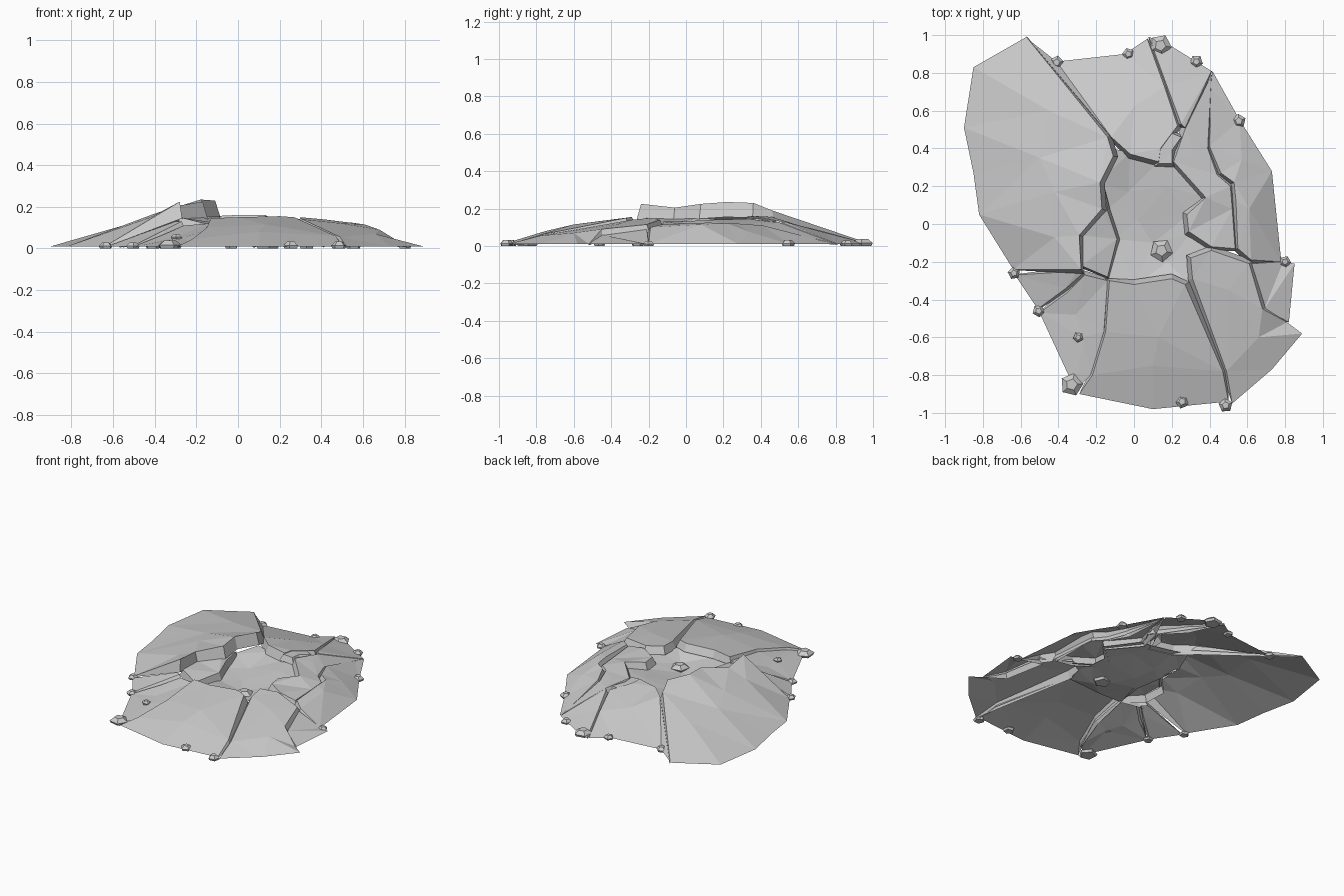
import bpy, bmesh, math, random
from mathutils import Vector
from mathutils.geometry import delaunay_2d_cdt

random.seed(4)


def plate(name, rim, mids=(), drop=0.06, flare=0.026):
    """Faceted shell from a rim loop and inner points, with broken walls along raised edges."""
    area = sum(a[0] * b[1] - b[0] * a[1] for a, b in zip(rim, rim[1:] + rim[:1]))
    if area < 0:
        rim = rim[::-1]
    n = len(rim)
    pts = [Vector(p) for p in rim] + [Vector(p) for p in mids]
    res = delaunay_2d_cdt([p.xy for p in pts], [], [list(range(n))], 1, 1e-5)
    bm = bmesh.new()
    vs = []
    for co, src in zip(res[0], res[3]):
        z = pts[src[0]].z if src else 0.05
        vs.append(bm.verts.new((co.x, co.y, z)))
    for f in res[2]:
        bm.faces.new([vs[i] for i in f])
    # broken walls
    low = []
    for i in range(n):
        a, p, b = pts[i - 1], pts[i], pts[(i + 1) % n]
        d = (b - a).xy.normalized()
        out = Vector((d.y, -d.x)) * flare * min(1, p.z / 0.06)
        low.append((p.x + out.x, p.y + out.y, max(0.004, p.z - min(drop, p.z * 0.6))))
    for i in range(n):
        j = (i + 1) % n
        p, q = pts[i], pts[j]
        if drop and max(p.z, q.z) > 0.03:
            bm.faces.new([bm.verts.new(c) for c in (q, p, low[i], low[j])])
    bmesh.ops.remove_doubles(bm, verts=bm.verts, dist=0.0005)
    mesh = bpy.data.meshes.new(name)
    bm.to_mesh(mesh)
    bm.free()
    bpy.context.collection.objects.link(bpy.data.objects.new(name, mesh))


def pebble(x, y, r, z=0.0):
    """Small five-sided stone with a narrower top."""
    bm = bmesh.new()
    turn = random.random() * 6
    tall = min(r, 0.045)
    for rad, h in ((.85, 0), (1, .35), (.5, .85)):
        for k in range(5):
            a = turn + k * math.tau / 5
            bm.verts.new((rad * r * math.cos(a), rad * r * math.sin(a), h * tall))
    bmesh.ops.convex_hull(bm, input=bm.verts)
    bmesh.ops.dissolve_limit(bm, angle_limit=0.02, verts=bm.verts, edges=bm.edges)
    mesh = bpy.data.meshes.new("pebble")
    bm.to_mesh(mesh)
    bm.free()
    ob = bpy.data.objects.new("pebble", mesh)
    ob.location = (x, y, z)
    bpy.context.collection.objects.link(ob)


G = 0.01  # height of the outer rim

# big raised slab, back left
plate("slab_back_left",
      [(-.57, .99, G), (-.85, .83, G), (-.90, .51, G), (-.85, .27, G), (-.82, .05, G), (-.64, -.24, G),
       (-.28, -.24, .225), (-.29, -.06, .205), (-.17, .08, .225), (-.18, .22, .235), (-.11, .36, .23),
       (-.14, .46, .19)],
      [(-.42, -.07, .15), (-.42, .17, .16), (-.5, .35, .125), (-.45, .6, .115)], drop=0.08)
# back slab
plate("slab_back",
      [(-.55, .97, G), (-.41, .86, G), (-.05, .90, G), (.07, .98, G), (.16, .73, .08), (.23, .52, .13),
       (.14, .40, .155), (.13, .33, .16), (-.02, .37, .16), (-.12, .46, .155)],
      [(.0, .62, .105)], drop=0.06)
# back wedge
plate("slab_back_wedge",
      [(.08, .99, G), (.2, .94, G), (.41, .81, G), (.27, .51, .125), (.25, .53, .13), (.175, .73, .075)], drop=0.05)
# right outer slab
plate("slab_right_outer",
      [(.415, .81, G), (.56, .55, G), (.73, .28, G), (.78, -.20, G), (.62, -.19, .10), (.55, -.13, .115),
       (.54, .12, .125), (.53, .22, .12), (.46, .27, .12), (.40, .41, .11), (.405, .72, .03)],
      [(.61, .08, .115), (.57, .34, .075)], drop=0.05)
# right inner slab
plate("slab_right_inner",
      [(.41, .79, .015), (.27, .50, .125), (.21, .33, .145), (.38, .14, .14), (.28, .05, .13), (.29, -.04, .13),
       (.41, -.12, .13), (.535, -.13, .11), (.52, .08, .105), (.51, .20, .105), (.44, .26, .11), (.39, .40, .105)],
      [(.32, .38, .125)], drop=0.05)
# right corner slab
plate("slab_right_corner",
      [(.79, -.20, G), (.85, -.21, G), (.82, -.52, G), (.69, -.45, .06), (.62, -.21, .09)], drop=0.05)
# front right slab
plate("slab_front_right",
      [(.81, -.52, G), (.89, -.58, G), (.73, -.77, G), (.52, -.95, G), (.49, -.78, .055), (.31, -.29, .14),
       (.30, -.18, .15), (.41, -.14, .14), (.61, -.21, .115), (.68, -.45, .09)],
      [(.50, -.35, .12), (.66, -.60, .07)], drop=0.05)
# front slab
plate("slab_front",
      [(.50, -.94, G), (.1, -.98, G), (-.29, -.90, G), (-.22, -.80, .045), (-.15, -.57, .10), (-.13, -.30, .145),
       (.0, -.32, .15), (.2, -.29, .155), (.27, -.32, .15), (.47, -.78, .06)],
      [(.13, -.60, .115), (.1, -.75, .08)], drop=0.05)
# front left slabs
plate("slab_front_left",
      [(-.31, -.88, G), (-.50, -.47, G), (-.35, -.36, .07), (-.26, -.27, .11), (-.14, -.30, .12),
       (-.16, -.57, .085), (-.23, -.80, .03)],
      [(-.27, -.60, .05), (-.31, -.48, .05)], drop=0.05)
plate("slab_left_sliver",
      [(-.63, -.27, G), (-.51, -.45, G), (-.36, -.34, .085), (-.27, -.26, .13), (-.30, -.25, .13)], drop=0.05)
# ledge below the raised slab
plate("left_ledge",
      [(-.28, -.22, .15), (-.28, -.06, .145), (-.17, .06, .15), (-.16, .21, .14), (-.14, .07, .135),
       (-.09, -.08, .12), (-.14, -.28, .115)], drop=0.05, flare=0.015)
# sunken middle, dished down towards the loose stone
plate("sunken_middle",
      [(-.12, .40, .12), (-.02, .38, .11), (.14, .34, .11), (.22, .33, .11), (.38, .14, .10), (.29, .05, .085),
       (.30, -.05, .085), (.41, -.13, .09), (.31, -.18, .095), (.28, -.31, .10), (.0, -.33, .10), (-.14, -.30, .08),
       (-.10, -.08, .07), (-.14, .08, .08), (-.19, .22, .11)],
      [(-.03, .17, .07), (.10, -.10, .045), (.18, .20, .10), (.18, -.2, .055), (.02, .02, .055)], drop=0)
# loose chunk in the back crack
plate("crack_chunk",
      [(.13, .32, .155), (.14, .40, .15), (.20, .48, .135), (.25, .46, .13), (.20, .39, .145), (.20, .32, .15)],
      drop=0.04)

# loose stones around the rim and in the middle
for stone in ((-.41, .855, .037), (-.03, .90, .033), (.14, .945, .06), (.33, .86, .036), (.555, .545, .038),
              (.80, -.20, .032), (-.635, -.26, .034), (-.505, -.46, .034), (-.295, -.60, .028, .045),
              (-.33, -.85, .062), (.255, -.94, .038), (.485, -.96, .038), (.145, -.14, .062, .045)):
    pebble(*stone)
